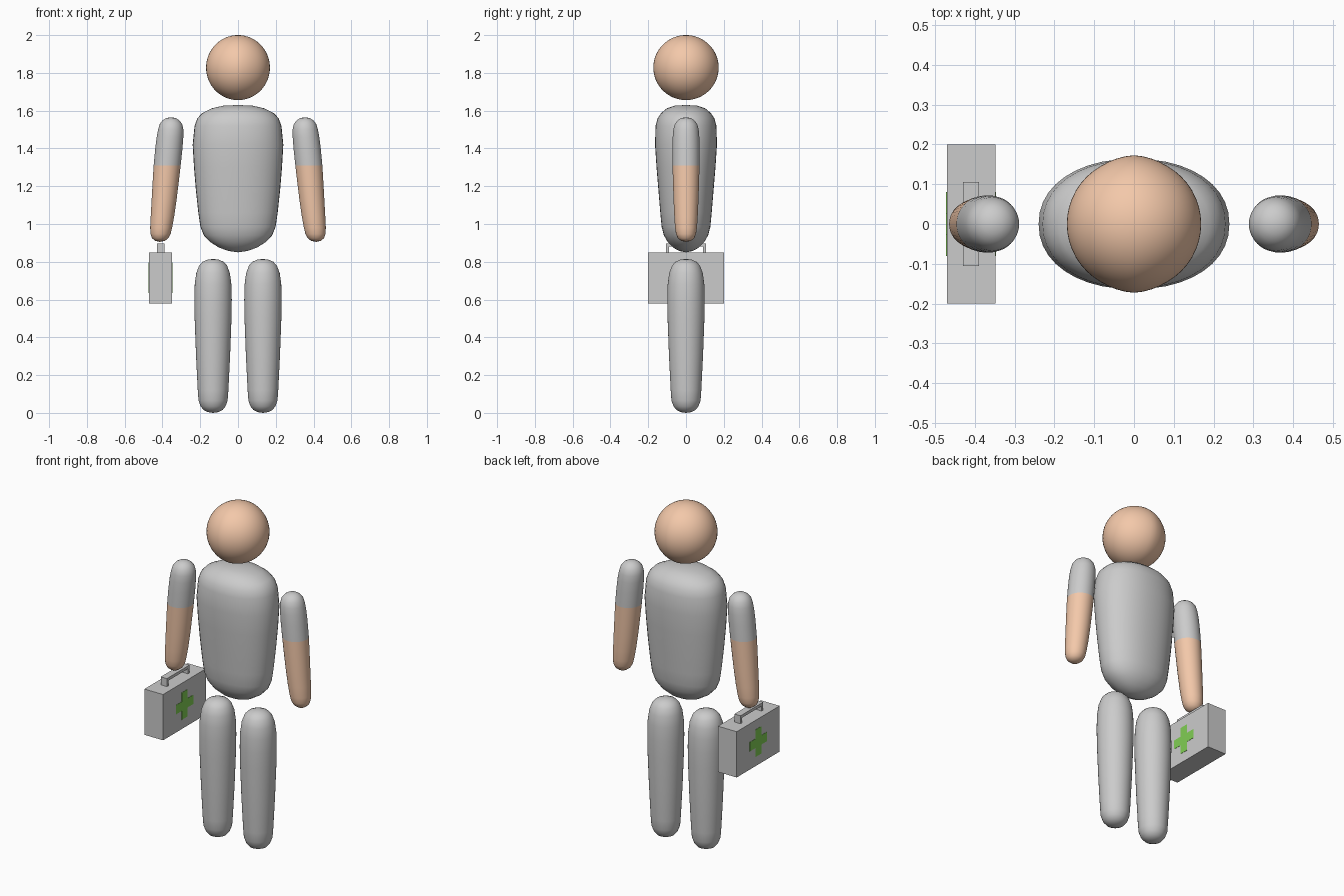
import bpy, bmesh
from math import cos, sin, pi, copysign

if "Cube" in bpy.data.objects:
    bpy.data.objects.remove(bpy.data.objects["Cube"])

SEG = 40


def material(name, rgb):
    m = bpy.data.materials.new(name)
    m.diffuse_color = (*rgb, 1)
    m.use_nodes = True
    m.node_tree.nodes["Principled BSDF"].inputs["Base Color"].default_value = m.diffuse_color
    return m


skin = material("skin", (0.9, 0.58, 0.40))
green = material("green", (0.22, 0.62, 0.09))


def finish(name, bm, mat=None, smooth=True):
    bmesh.ops.recalc_face_normals(bm, faces=bm.faces)
    me = bpy.data.meshes.new(name)
    bm.to_mesh(me)
    bm.free()
    for p in me.polygons:
        p.use_smooth = smooth
    if mat:
        me.materials.append(mat)
    ob = bpy.data.objects.new(name, me)
    bpy.context.collection.objects.link(ob)
    return ob


def loft(name, rings, side=1, mat=None, power=2.0):
    """Rings are (z, centre x, half width, half depth); zero width makes a pole."""
    bm = bmesh.new()
    loops = []
    for z, cx, rx, ry in rings:
        if rx == 0:
            loops.append([bm.verts.new((side * cx, 0, z))])
            continue
        loop = []
        for i in range(SEG):
            c, s = cos(2 * pi * i / SEG), sin(2 * pi * i / SEG)
            x = copysign(abs(c) ** (2 / power), c) * rx
            y = copysign(abs(s) ** (2 / power), s) * ry
            loop.append(bm.verts.new((side * cx + x, y, z)))
        loops.append(loop)
    for a, b in zip(loops, loops[1:]):
        for i in range(SEG):
            j = (i + 1) % SEG
            if len(a) == 1:
                bm.faces.new((a[0], b[i], b[j]))
            elif len(b) == 1:
                bm.faces.new((a[i], a[j], b[0]))
            else:
                bm.faces.new((a[i], a[j], b[j], b[i]))
    return finish(name, bm, mat)


def box(bm, x, y, z):
    """Box from three (min, max) ranges."""
    v = bmesh.ops.create_cube(bm, size=1)["verts"]
    for p in v:
        p.co = [(lo + hi) / 2 + c * (hi - lo) for c, (lo, hi) in zip(p.co, (x, y, z))]


# Head: sphere with a slight ridge along the middle
bm = bmesh.new()
bmesh.ops.create_uvsphere(bm, u_segments=48, v_segments=32, radius=1)
for v in bm.verts:
    ridge = 0.168 + 0.005 * (1 - min(1, abs(v.co.x) * 2))
    v.co = (v.co.x * 0.169, v.co.y * ridge, 1.828 + v.co.z * 0.172)
finish("head", bm, skin)

# Torso
loft("torso", [
    (1.63, 0, 0, 0), (1.626, 0, 0.08, 0.06), (1.612, 0, 0.14, 0.102),
    (1.587, 0, 0.19, 0.132), (1.56, 0, 0.215, 0.15), (1.52, 0, 0.23, 0.161),
    (1.42, 0, 0.24, 0.164), (1.30, 0, 0.233, 0.156), (1.18, 0, 0.223, 0.146),
    (1.06, 0, 0.21, 0.136), (0.985, 0, 0.199, 0.129), (0.94, 0, 0.181, 0.117),
    (0.905, 0, 0.148, 0.097), (0.875, 0, 0.10, 0.068), (0.857, 0, 0.05, 0.035),
    (0.85, 0, 0, 0)], power=2.15)

LEG = [(0.815, 0), (0.811, 0.03), (0.80, 0.055), (0.78, 0.074), (0.74, 0.089),
       (0.68, 0.097), (0.60, 0.099), (0.50, 0.0975), (0.30, 0.09), (0.12, 0.081),
       (0.065, 0.077), (0.035, 0.066), (0.015, 0.05), (0.004, 0.027), (0, 0)]
SLEEVE = [(1.565, 0.355, 0), (1.561, 0.355, 0.025), (1.549, 0.355, 0.044),
          (1.53, 0.355, 0.059), (1.50, 0.356, 0.067), (1.46, 0.36, 0.0705),
          (1.40, 0.366, 0.072), (1.31, 0.375, 0.0715)]
FOREARM = [(1.31, 0.375, 0.0715), (1.22, 0.383, 0.069), (1.13, 0.391, 0.066),
           (1.04, 0.400, 0.062), (0.98, 0.407, 0.058), (0.947, 0.41, 0.053),
           (0.925, 0.412, 0.043), (0.911, 0.413, 0.026), (0.905, 0.414, 0)]

# Legs, sleeves and forearms on both sides
for side, label in ((-1, "right"), (1, "left")):
    loft(label + "_leg", [(z, 0.132, r, r) for z, r in LEG], side)
    loft(label + "_sleeve", [(z, x, r, r) for z, x, r in SLEEVE], side)
    loft(label + "_forearm", [(z, x, r, r) for z, x, r in FOREARM], side, skin)

# Case body
CX = -0.41
bm = bmesh.new()
box(bm, (CX - 0.061, CX + 0.061), (-0.2, 0.2), (0.58, 0.85))
finish("case", bm, smooth=False)

# Case handle: U-shaped profile extruded across x
bm = bmesh.new()
outline = [(-0.106, 0.85), (-0.106, 0.897), (0.106, 0.897), (0.106, 0.85),
           (0.091, 0.85), (0.091, 0.88), (-0.091, 0.88), (-0.091, 0.85)]
face = bm.faces.new([bm.verts.new((CX - 0.02, y, z)) for y, z in outline])
ext = bmesh.ops.extrude_face_region(bm, geom=[face])["geom"]
bmesh.ops.translate(bm, vec=(0.04, 0, 0), verts=[g for g in ext if isinstance(g, bmesh.types.BMVert)])
finish("case_handle", bm, smooth=False)

# Green cross on each broad side of the case
L, W = 0.08, 0.027
CROSS = [(L, -W), (L, W), (W, W), (W, L), (-W, L), (-W, W),
         (-L, W), (-L, -W), (-W, -W), (-W, -L), (W, -L), (W, -W)]
for side, label in ((-1, "outer"), (1, "inner")):
    bm = bmesh.new()
    base = CX + side * 0.0605
    face = bm.faces.new([bm.verts.new((base, y, 0.715 + z)) for y, z in CROSS])
    ext = bmesh.ops.extrude_face_region(bm, geom=[face])["geom"]
    bmesh.ops.translate(bm, vec=(side * 0.002, 0, 0),
                        verts=[g for g in ext if isinstance(g, bmesh.types.BMVert)])
    finish(label + "_cross", bm, green, smooth=False)
